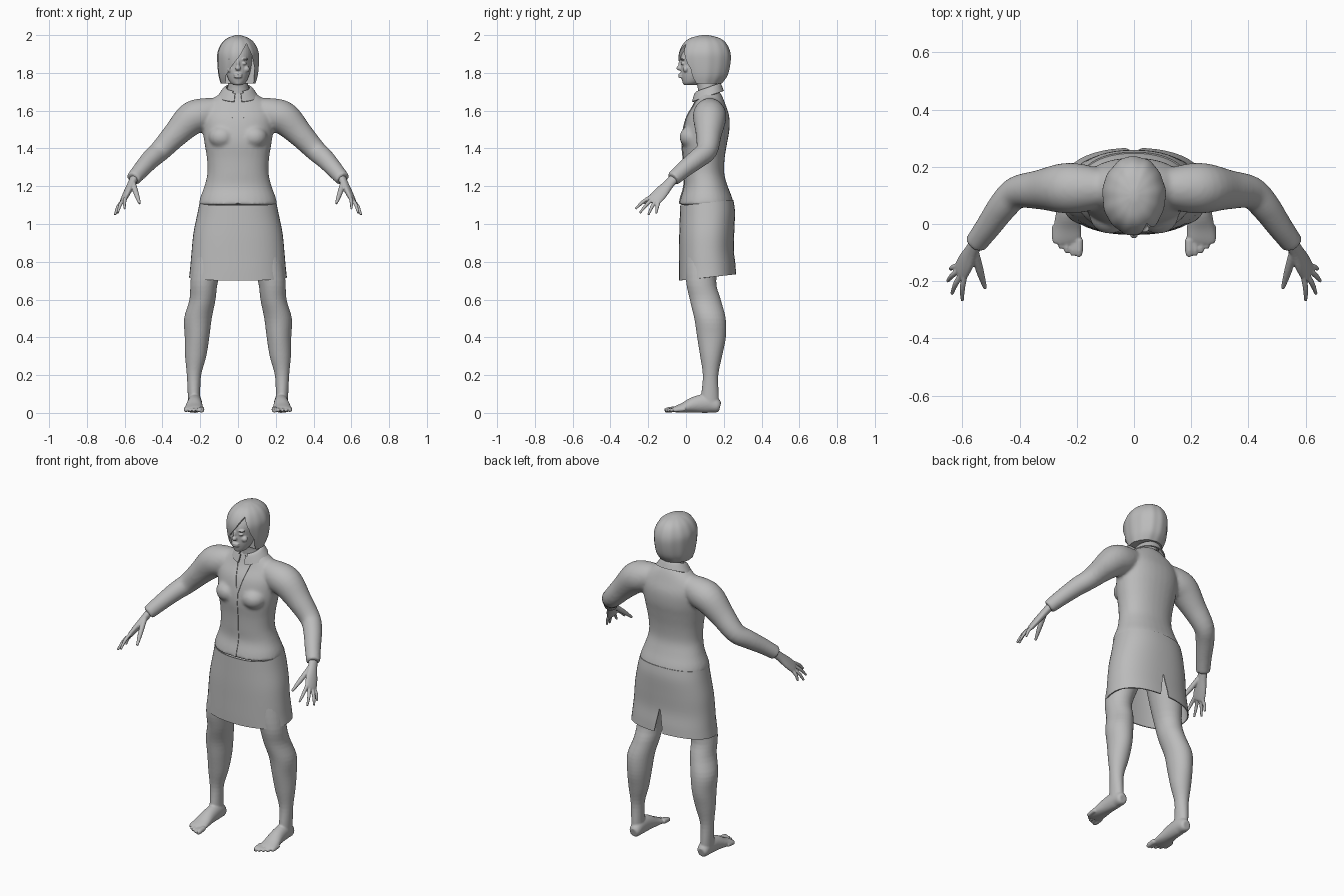
import bpy, bmesh, math
from mathutils import Vector, Matrix

cube = bpy.data.objects.get("Cube")
if cube:
    bpy.data.objects.remove(cube)

grey = bpy.data.materials.new("plain grey")
grey.use_nodes = True
grey.diffuse_color = (0.5, 0.5, 0.5, 1)
grey.node_tree.nodes["Principled BSDF"].inputs["Base Color"].default_value = grey.diffuse_color


def resample(rings, steps):
    """Smooth curve through the rings, each (x, y, z, half width, half depth)."""
    pts = [rings[0]] + list(rings) + [rings[-1]]
    out = []
    for p, q, r, s in zip(pts, pts[1:], pts[2:], pts[3:]):
        for i in range(steps):
            t = i / steps
            out.append([b + t / 2 * (c - a + t * (2 * a - 5 * b + 4 * c - d + t * (3 * (b - c) + d - a)))
                        for a, b, c, d in zip(p, q, r, s)])
    return out + [list(rings[-1])]


def loft(bm, rings, side=1, ref=None, power=2, tilt=0, ripple=0, caps=True, n=32, steps=4):
    """Skin of rings: level ones by default, square to the path if ref is given."""
    rings = resample(rings, steps)
    centres = [Vector(r[:3]) for r in rings]
    rows = []
    for i, (c, r) in enumerate(zip(centres, rings)):
        u, v = Vector((1, 0, 0)), Vector((0, 1, 0))
        if ref:
            t = (centres[min(i + 1, len(rings) - 1)] - centres[max(i - 1, 0)]).normalized()
            u = t.cross(Vector(ref)).normalized()
            v = t.cross(u)
        row = []
        for k in range(n):
            a = math.tau * k / n
            ca, sa = math.cos(a), math.sin(a)
            wave = 1 + ripple * math.sin(a * 13) + ripple * math.sin(a * 7 + 1)
            p = c + (u * r[3] * math.copysign(abs(ca) ** (2 / power), ca)
                     + v * r[4] * math.copysign(abs(sa) ** (2 / power), sa)) * wave
            p.z += tilt * (p.y - c.y)
            row.append(bm.verts.new((p.x * side, p.y, p.z)))
        rows.append(row)
    for lo, hi in zip(rows, rows[1:]):
        for k in range(n):
            bm.faces.new((lo[k - 1], lo[k], hi[k], hi[k - 1]))
    if caps:
        bm.faces.new(rows[0])
        bm.faces.new(rows[-1])


def blob(bm, centre, size):
    m = Matrix.Translation(centre) @ Matrix.Diagonal((*size, 1))
    bmesh.ops.create_uvsphere(bm, u_segments=20, v_segments=12, radius=1, matrix=m)


def prism(name, outline, y0, y1):
    """Cutter: an (x, z) outline pushed through from y0 to y1."""
    bm = bmesh.new()
    f = bm.faces.new([bm.verts.new((x, y0, z)) for x, z in outline])
    new = bmesh.ops.extrude_face_region(bm, geom=[f])["geom"]
    bmesh.ops.translate(bm, vec=(0, y1 - y0, 0), verts=[v for v in new if isinstance(v, bmesh.types.BMVert)])
    ob = finish(bm, name)
    ob.hide_render = True
    return ob


def finish(bm, name, voxel=0, smooth=4, shell=0, cutter=None, wrap=None):
    bmesh.ops.recalc_face_normals(bm, faces=bm.faces)
    me = bpy.data.meshes.new(name)
    bm.to_mesh(me)
    bm.free()
    ob = bpy.data.objects.new(name, me)
    bpy.context.scene.collection.objects.link(ob)
    if voxel:
        m = ob.modifiers.new("fuse", "REMESH")
        m.mode, m.voxel_size = "VOXEL", voxel
        m = ob.modifiers.new("soften", "SMOOTH")
        m.factor, m.iterations = 0.5, smooth
    if wrap:
        m = ob.modifiers.new("wrap", "SHRINKWRAP")
        m.target, m.wrap_method, m.wrap_mode = wrap, "PROJECT", "ABOVE_SURFACE"
        m.use_project_y, m.offset = True, 0.002
    if shell:
        m = ob.modifiers.new("shell", "SOLIDIFY")
        m.thickness, m.offset = shell, 0
    if cutter:
        m = ob.modifiers.new("cut", "BOOLEAN")
        m.object, m.operation, m.solver = cutter, "DIFFERENCE", "EXACT"
    # bake the modifiers, then smooth with sharp edges kept
    baked = bpy.data.meshes.new_from_object(ob.evaluated_get(bpy.context.evaluated_depsgraph_get()))
    ob.modifiers.clear()
    ob.data = baked
    baked.name = name
    baked.materials.clear()
    baked.materials.append(grey)
    for p in baked.polygons:
        p.use_smooth = True
        p.material_index = 0
    baked.set_sharp_from_angle(angle=math.radians(50))
    if cutter:
        bpy.data.objects.remove(cutter)
    return ob


def level(*rows):
    """Centred level rings from (y, z, half width, half depth)."""
    return [(0, *r) for r in rows]


# blouse with sleeves
bm = bmesh.new()
loft(bm, level((.108, 1.1, .208, .146), (.108, 1.14, .2, .136), (.105, 1.2, .178, .116), (.095, 1.27, .162, .107),
               (.095, 1.35, .165, .11), (.098, 1.43, .178, .12), (.108, 1.5, .187, .122), (.117, 1.57, .19, .112),
               (.125, 1.63, .17, .085), (.125, 1.68, .11, .065), (.12, 1.71, .06, .05)), power=2.2)
arm = [(.12, .125, 1.6, .07), (.19, .125, 1.58, .086), (.25, .125, 1.555, .087), (.33, .12, 1.475, .069),
       (.41, .11, 1.39, .057), (.46, .06, 1.345, .052), (.51, -.01, 1.29, .045), (.555, -.07, 1.237, .039)]
for s in (1, -1):
    loft(bm, [(*p, p[3]) for p in arm], side=s, ref=(0, 1, 0))
    blob(bm, (s * .085, .035, 1.46), (.072, .07, .062))
blouse = finish(bm, "blouse", voxel=.009, smooth=7)


# front placket and lapels lying on the blouse
def strip(name, top, bottom, width):
    bm = bmesh.new()
    rows = []
    for i in range(25):
        x, z = Vector(top).lerp(Vector(bottom), i / 24)
        rows.append([bm.verts.new((x + d * width, -.2, z)) for d in (-1, 0, 1)])
    for a, b in zip(rows, rows[1:]):
        for k in (0, 1):
            bm.faces.new((a[k], a[k + 1], b[k + 1], b[k]))
    finish(bm, name, wrap=blouse, shell=.004)


strip("placket", (0, 1.5), (0, 1.11), .012)
strip("left_lapel", (.045, 1.66), (.004, 1.49), .009)
strip("right_lapel", (-.045, 1.66), (-.004, 1.49), .009)

# collar, open at the throat
bm = bmesh.new()
loft(bm, level((.115, 1.72, .062, .06), (.115, 1.715, .075, .068), (.115, 1.675, .104, .082)),
     tilt=.35, caps=False)
gap = [f for f in bm.faces if f.calc_center_median().y < .1 and abs(f.calc_center_median().x) < .022]
bmesh.ops.delete(bm, geom=gap, context="FACES")
finish(bm, "collar", shell=.007)

# skirt with a slit at the back
bm = bmesh.new()
loft(bm, level((.11, 1.112, .2, .138), (.113, 1.05, .213, .143), (.11, .95, .233, .143), (.108, .85, .243, .142),
               (.112, .77, .25, .147), (.114, .717, .256, .149)), power=2.3, tilt=.11, caps=False, n=48)
slit = prism("slit_cutter", [(-.045, .65), (.045, .65), (.003, .87), (-.003, .87)], .15, .4)
finish(bm, "skirt", shell=.006, cutter=slit)

# legs and bare feet
leg = [(.11, .11, 1, .1, .11), (.145, .095, .85, .09, .1), (.178, .08, .7, .073, .08), (.188, .102, .6, .069, .082),
       (.212, .127, .5, .073, .083), (.217, .135, .4, .065, .076), (.224, .133, .3, .056, .058),
       (.233, .13, .2, .038, .041), (.233, .127, .1, .033, .046), (.23, .125, .04, .034, .05)]
foot = [(.228, .18, .032, .022, .025), (.228, .165, .036, .033, .036), (.228, .12, .05, .037, .05),
        (.23, .05, .044, .041, .044), (.233, -.01, .028, .048, .028), (.235, -.05, .02, .051, .018),
        (.235, -.068, .016, .047, .012)]
for s, name in ((1, "left_leg"), (-1, "right_leg")):
    bm = bmesh.new()
    loft(bm, leg, side=s)
    loft(bm, foot, side=s, ref=(0, 0, 1))
    for i in range(5):
        x, tip, r = .193 + .021 * i, -.113 + .003 * i * i, .015 if i == 0 else .0105
        loft(bm, [(x, tip + .06, .02, r, r), (x, tip + .02, .016, r, r), (x, tip, .011, r * .7, r * .7)],
             side=s, ref=(0, 0, 1), n=14)
    finish(bm, name, voxel=.005, smooth=3)

# hands
across = Vector((-.45, -.7, .55))
wrist, knuckle = Vector((.547, -.058, 1.247)), Vector((.605, -.165, 1.13))
flat = across.cross(knuckle - wrist).normalized()
tips = [(.6, -.268, 1.08), (.637, -.245, 1.058), (.652, -.2, 1.048), (.642, -.158, 1.056)]
for s, name in ((1, "left_hand"), (-1, "right_hand")):
    bm = bmesh.new()
    palm = [(0, .026, .022), (.35, .029, .02), (.7, .038, .018), (1, .038, .014), (1.08, .03, .009)]
    loft(bm, [(*wrist.lerp(knuckle, t), a, b) for t, a, b in palm], side=s, ref=flat)
    for i, tip in enumerate(tips):
        base = knuckle + across * (.028 - .0185 * i)
        mid = base.lerp(Vector(tip), .5) + Vector((.004, 0, .006))
        loft(bm, [(*base, .01, .01), (*mid, .0095, .0095), (*tip, .006, .006)], side=s, ref=flat, n=14)
    loft(bm, [(.558, -.09, 1.225, .014, .014), (.54, -.16, 1.165, .014, .014), (.52, -.225, 1.108, .007, .007)],
         side=s, ref=flat, n=14)
    finish(bm, name, voxel=.004, smooth=2)

# head, face and neck
bm = bmesh.new()
loft(bm, level((.02, 1.735, .022, .03), (.03, 1.75, .042, .048), (.05, 1.79, .06, .077), (.08, 1.84, .072, .108),
               (.09, 1.89, .077, .118), (.1, 1.94, .07, .1), (.1, 1.97, .045, .07)))
loft(bm, level((.12, 1.64, .07, .055), (.115, 1.72, .055, .053), (.105, 1.8, .055, .058)))
blob(bm, (0, -.033, 1.825), (.015, .018, .013))
blob(bm, (0, -.028, 1.845), (.009, .013, .025))
for z in (1.791, 1.779):
    blob(bm, (0, -.027, z), (.024, .014, .007))
blob(bm, (0, -.002, 1.748), (.02, .016, .014))
for s in (1, -1):
    blob(bm, (s * .031, -.016, 1.85), (.014, .012, .008))
    blob(bm, (s * .034, -.017, 1.873), (.022, .013, .006))
    blob(bm, (s * .042, -.001, 1.82), (.02, .016, .018))
finish(bm, "head", voxel=.004, smooth=3)

# bobbed hair with a side-swept fringe
bm = bmesh.new()
loft(bm, level((.095, 1.745, .092, .096), (.099, 1.79, .104, .122), (.099, 1.86, .11, .137), (.099, 1.91, .108, .135),
               (.1, 1.955, .088, .114), (.1, 1.983, .058, .08), (.1, 1.997, .022, .032), (.1, 2, .005, .008)),
     ripple=.008, n=96)
opening = prism("face_cutter", [(.045, 1.955), (.01, 1.89), (-.03, 1.84), (-.062, 1.79), (-.07, 1.7), (.08, 1.7),
                                (.088, 1.82), (.075, 1.89)], -.2, .06)
finish(bm, "hair", cutter=opening)
